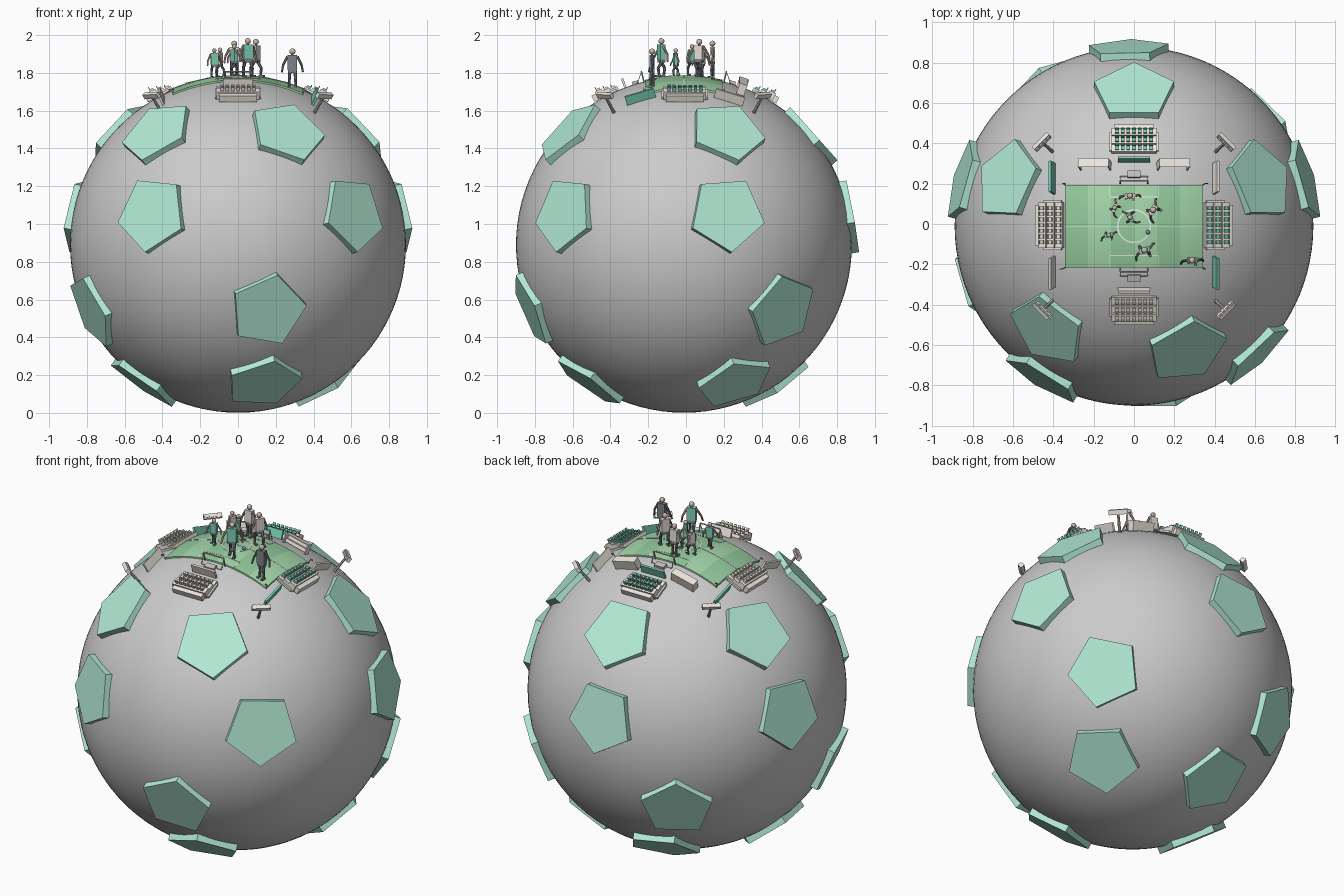
import bpy, bmesh, math
from mathutils import Vector, Matrix

if "Cube" in bpy.data.objects:
    bpy.data.objects.remove(bpy.data.objects["Cube"])

R = 0.889
C = Vector((0, -0.011, 0.89))


def material(name, *rgb):
    m = bpy.data.materials.new(name)
    m.diffuse_color = (*rgb, 1)
    m.use_nodes = True
    m.node_tree.nodes["Principled BSDF"].inputs["Base Color"].default_value = m.diffuse_color
    return m


TEAL = material("teal", 0.45, 0.82, 0.67)
TEAL_D = material("seat_teal", 0.2, 0.62, 0.47)
CREAM = material("cream", 0.84, 0.79, 0.72)
GRASS = [material("grass_a", 0.29, 0.58, 0.33), material("grass_b", 0.37, 0.67, 0.4)]
SKIN = material("skin", 0.62, 0.48, 0.4)
DARK = material("dark", 0.2, 0.22, 0.25)
WHITE = material("line_white", 0.8, 0.85, 0.8)
STEEL = material("steel", 0.55, 0.53, 0.5)


def finish(name, bm, mat=None):
    bmesh.ops.recalc_face_normals(bm, faces=bm.faces)
    me = bpy.data.meshes.new(name)
    bm.to_mesh(me)
    bm.free()
    ob = bpy.data.objects.new(name, me)
    bpy.context.collection.objects.link(ob)
    if mat:
        me.materials.append(mat)
    return ob


def boxes(name, M, items, mat):
    """Several (centre, size) boxes in local frame M as one object."""
    bm = bmesh.new()
    for c, s in items:
        bmesh.ops.create_cube(bm, size=1, matrix=M @ Matrix.Translation(c) @ Matrix.Diagonal((*s, 1)))
    return finish(name, bm, mat)


def rods(name, M, items, mat, n=8):
    """Several (start, end, r1, r2) tapered rods in local frame M."""
    bm = bmesh.new()
    for a, b, r1, r2 in items:
        a, b = M @ Vector(a), M @ Vector(b)
        d = b - a
        T = Matrix.Translation((a + b) / 2) @ d.to_track_quat('Z', 'Y').to_matrix().to_4x4()
        bmesh.ops.create_cone(bm, cap_ends=True, segments=n, radius1=r1, radius2=r2, depth=d.length, matrix=T)
    return finish(name, bm, mat)


def on_ball(x, y, h=0.0):
    return Vector((x, y, math.sqrt((R + h) ** 2 - x * x - y * y))) + C


def axes_matrix(x, y, z, o):
    return Matrix.Translation(o) @ Matrix((x, y, z)).transposed().to_4x4()


def frame(x, y, out):
    """Tangent frame on the ball: z is the normal, y points outward."""
    p = on_ball(x, y)
    z = (p - C).normalized()
    o = Vector((*out, 0))
    yy = (o - z * o.dot(z)).normalized()
    return axes_matrix(yy.cross(z), yy, z, p)


# big ball
bm = bmesh.new()
bmesh.ops.create_uvsphere(bm, u_segments=96, v_segments=48, radius=R, matrix=Matrix.Translation(C))
for f in bm.faces:
    f.smooth = True
finish("ball", bm)

# raised pentagon plates: ring height, then (azimuth, spin) of each
rings = [(0.603, [(90, 0), (160, -6), (230, 5), (293, 10), (20, 4)]),
         (0.165, [(92, -5), (165, -4), (239, -5), (314, -4), (15, 4)]),
         (-0.35, [(281, 26), (39, -17), (121, 36), (200, 10)]),
         (-0.737, [(285, 32), (31, -8), (110, 6), (190, 0)])]
PLATE_D, PLATE_R, PLATE_T = 0.905, 0.208, 0.07
for zc, plates in rings:
    sz = zc / PLATE_D
    cz = math.sqrt(1 - sz * sz)
    for az, spin in plates:
        a = math.radians(az)
        n = Vector((cz * math.cos(a), cz * math.sin(a), sz))
        t = Vector((-math.sin(a), math.cos(a), 0))
        s = t.cross(n) * -1 if t.cross(n).z > 0 else t.cross(n)
        bm = bmesh.new()
        loops = []
        for d in (PLATE_D - PLATE_T, PLATE_D):
            loop = []
            for k in range(5):
                b = math.radians(spin + 72 * k)
                loop.append(bm.verts.new(C + n * d + (s * math.cos(b) + t * math.sin(b)) * PLATE_R))
            bm.faces.new(loop)
            loops.append(loop)
        for k in range(5):
            j = (k + 1) % 5
            bm.faces.new((loops[0][k], loops[0][j], loops[1][j], loops[1][k]))
        finish("pentagon_plate", bm, TEAL)


def draped(name, fn, nu, nv, h, mat, depth):
    """Sheet fn(u, v) -> (x, y) laid on the ball at height h, with depth."""
    bm = bmesh.new()
    layers = [[[bm.verts.new(on_ball(*fn(i / nu, j / nv), hh)) for j in range(nv + 1)]
               for i in range(nu + 1)] for hh in (h, h - depth)]
    for g in layers:
        for i in range(nu):
            for j in range(nv):
                bm.faces.new((g[i][j], g[i + 1][j], g[i + 1][j + 1], g[i][j + 1]))
    rim = [(i, 0) for i in range(nu)] + [(nu, j) for j in range(nv)]
    rim += [(i, nv) for i in range(nu, 0, -1)] + [(0, j) for j in range(nv, 0, -1)]
    for (a, b), (c, d) in zip(rim, rim[1:] + rim[:1]):
        bm.faces.new((layers[0][a][b], layers[0][c][d], layers[1][c][d], layers[1][a][b]))
    return finish(name, bm, mat)


def patch(name, x0, x1, y0, y1, h, mat, depth):
    nu, nv = max(1, round((x1 - x0) / 0.03)), max(1, round((y1 - y0) / 0.03))
    return draped(name, lambda u, v: (x0 + (x1 - x0) * u, y0 + (y1 - y0) * v), nu, nv, h, mat, depth)


# striped pitch and its markings
PX, PY = 0.342, 0.205
for i in range(6):
    w = PX / 3
    patch("pitch_stripe", -PX + i * w, -PX + (i + 1) * w, -PY, PY, 0.008, GRASS[i % 2], 0.02)
L = 0.004
patch("halfway_line", -PX, PX, -L / 2, L / 2, 0.0095, WHITE, 0.003)
for s in (-1, 1):
    y_in = s * 0.145
    patch("box_line", -0.12, 0.12, y_in - L / 2, y_in + L / 2, 0.0095, WHITE, 0.003)
    for x in (-0.12, 0.12):
        patch("box_side", x - L / 2, x + L / 2, min(y_in, s * PY), max(y_in, s * PY), 0.0095, WHITE, 0.003)
draped("centre_circle", lambda u, v: ((0.077 + 0.007 * v) * math.cos(u * math.tau),
                                      (0.077 + 0.007 * v) * math.sin(u * math.tau)), 48, 1, 0.0095, WHITE, 0.003)

# goals, corner flags
for s in (-1, 1):
    M = frame(0, s * 0.212, (0, s))
    w, h, d = 0.068, 0.055, 0.035
    bars = [((-w, 0, h), (w, 0, h), 0.004, 0.004), ((-w, d, 0), (w, d, 0), 0.002, 0.002)]
    for x in (-w, w):
        bars += [((x, 0, 0), (x, 0, h), 0.004, 0.004), ((x, 0, h), (x, d, 0), 0.002, 0.002)]
    rods("goal_frame", M, bars, STEEL)
    boxes("goal_box", frame(0, s * 0.255, (0, s)), [((0, 0, 0.008), (0.065, 0.035, 0.016))], STEEL)
    for x in (-PX, PX):
        F = frame(x, s * PY, (0, s))
        rods("corner_flag_pole", F, [((0, 0, 0), (0, 0, 0.035), 0.002, 0.002)], DARK, 6)
        boxes("corner_flag", F, [((0.007, 0, 0.03), (0.014, 0.002, 0.01))], DARK)

# four stands with stepped tiers and seats
for x, y, out, mat in ((0, 0.415, (0, 1), TEAL_D), (0, -0.4, (0, -1), CREAM),
                       (0.402, 0.005, (1, 0), TEAL_D), (-0.402, 0.005, (-1, 0), CREAM)):
    M = frame(x, y, out)
    tiers, seats = [], []
    for k in range(3):
        yk, hk = -0.042 + 0.04 * k, 0.02 + 0.013 * k
        tiers.append(((0, yk, hk / 2), (0.225, 0.04, hk)))
        for i in range(7):
            xi = (i - 3) * 0.028
            seats.append(((xi, yk - 0.003, hk + 0.005), (0.018, 0.018, 0.01)))
            seats.append(((xi, yk + 0.008, hk + 0.011), (0.018, 0.005, 0.022)))
    tiers += [((0, 0.07, 0.018), (0.2, 0.025, 0.036)), ((0, 0, 0.006), (0.245, 0.1, 0.012))]
    boxes("stand_tiers", M, tiers, CREAM)
    boxes("stand_seats", M, seats, mat)

# boards around the pitch, dugouts behind one goal line
for x, y, out, w, mat in ((0, 0.322, (0, 1), 0.16, TEAL_D), (0, -0.31, (0, -1), 0.16, CREAM),
                          (-0.395, 0.235, (-1, 0), 0.16, TEAL_D), (0.395, 0.235, (1, 0), 0.16, CREAM),
                          (-0.395, -0.225, (-1, 0), 0.16, CREAM), (0.395, -0.225, (1, 0), 0.16, TEAL_D)):
    boxes("side_board", frame(x, y, out), [((0, 0, 0.024), (w, 0.012, 0.052))], mat)
for x in (-0.19, 0.19):
    boxes("dugout", frame(x, 0.297, (0, 1)),
          [((0, 0.018, 0.025), (0.155, 0.008, 0.06)), ((0, 0, 0.053), (0.155, 0.045, 0.006)),
           ((-0.075, 0, 0.025), (0.006, 0.04, 0.06)), ((0.075, 0, 0.025), (0.006, 0.04, 0.06)),
           ((0, 0.004, 0.014), (0.14, 0.02, 0.02))], CREAM)

# floodlights at the four corners
for sx in (-1, 1):
    for sy in (-1, 1):
        M = frame(sx * 0.405, sy * 0.37, (sx, sy))
        rods("floodlight_pole", M, [((0, 0, -0.01), (0, 0, 0.105), 0.009, 0.007)], STEEL)
        boxes("floodlight_head", M, [((0, 0, 0.115), (0.105, 0.022, 0.028))], CREAM)
        boxes("floodlight_lamps", M, [((i * 0.025, -0.014, 0.115), (0.018, 0.008, 0.018))
                                      for i in (-1.5, -0.5, 0.5, 1.5)], CREAM)

# players: x, y, height, heading, stride, shirt
team = [(-0.02, 0.14, 0.195, 0, 0.02, CREAM), (-0.095, 0.08, 0.155, 70, 0.1, CREAM),
        (0.095, 0.07, 0.2, 60, 0.1, CREAM), (-0.02, 0.033, 0.165, 120, 0.12, TEAL_D),
        (-0.125, -0.055, 0.152, 10, 0.08, TEAL_D), (0.052, -0.13, 0.205, 20, 0.1, TEAL_D),
        (0.288, -0.18, 0.205, 0, 0.03, DARK)]
for x, y, h, turn, st, shirt in team:
    p = on_ball(x, y + 0.011, 0.008)
    M = Matrix.Translation(p) @ Matrix.Rotation(math.radians(turn), 4, 'Z') @ Matrix.Scale(h, 4)
    boxes("player_shirt", M, [((0, 0, 0.645), (0.25, 0.14, 0.39))], shirt)
    boxes("player_shorts", M, [((0, 0, 0.43), (0.22, 0.14, 0.1))], DARK)
    arms, legs, feet = [], [], []
    for s in (-1, 1):
        q = s * st
        elbow, hand = (s * 0.24, q * 0.8, 0.58), (s * 0.27, q * 1.2 - 0.05, 0.4)
        knee, foot = (s * 0.08, -q * 1.2, 0.23), (s * 0.085, -q * 0.9, 0.03)
        arms += [((s * 0.13, 0, 0.8), elbow, 0.035 * h, 0.03 * h), (elbow, hand, 0.03 * h, 0.026 * h)]
        legs += [((s * 0.07, 0, 0.43), knee, 0.05 * h, 0.04 * h), (knee, foot, 0.04 * h, 0.032 * h)]
        feet.append(((foot[0], foot[1] - 0.04, 0.025), (0.07, 0.15, 0.05)))
    rods("player_arms", M, arms, DARK if shirt is DARK else SKIN)
    rods("player_legs", M, legs, DARK)
    boxes("player_feet", M, feet, DARK)
    rods("player_neck", M, [((0, 0, 0.83), (0, 0, 0.88), 0.03 * h, 0.03 * h)], SKIN)
    bm = bmesh.new()
    bmesh.ops.create_uvsphere(bm, u_segments=12, v_segments=8, radius=0.078, matrix=M @ Matrix.Translation((0, 0, 0.93)))
    finish("player_head", bm, SKIN)

# match ball
bm = bmesh.new()
bmesh.ops.create_icosphere(bm, subdivisions=2, radius=0.011, matrix=Matrix.Translation(on_ball(0.07, -0.03, 0.018)))
finish("match_ball", bm, TEAL_D)
